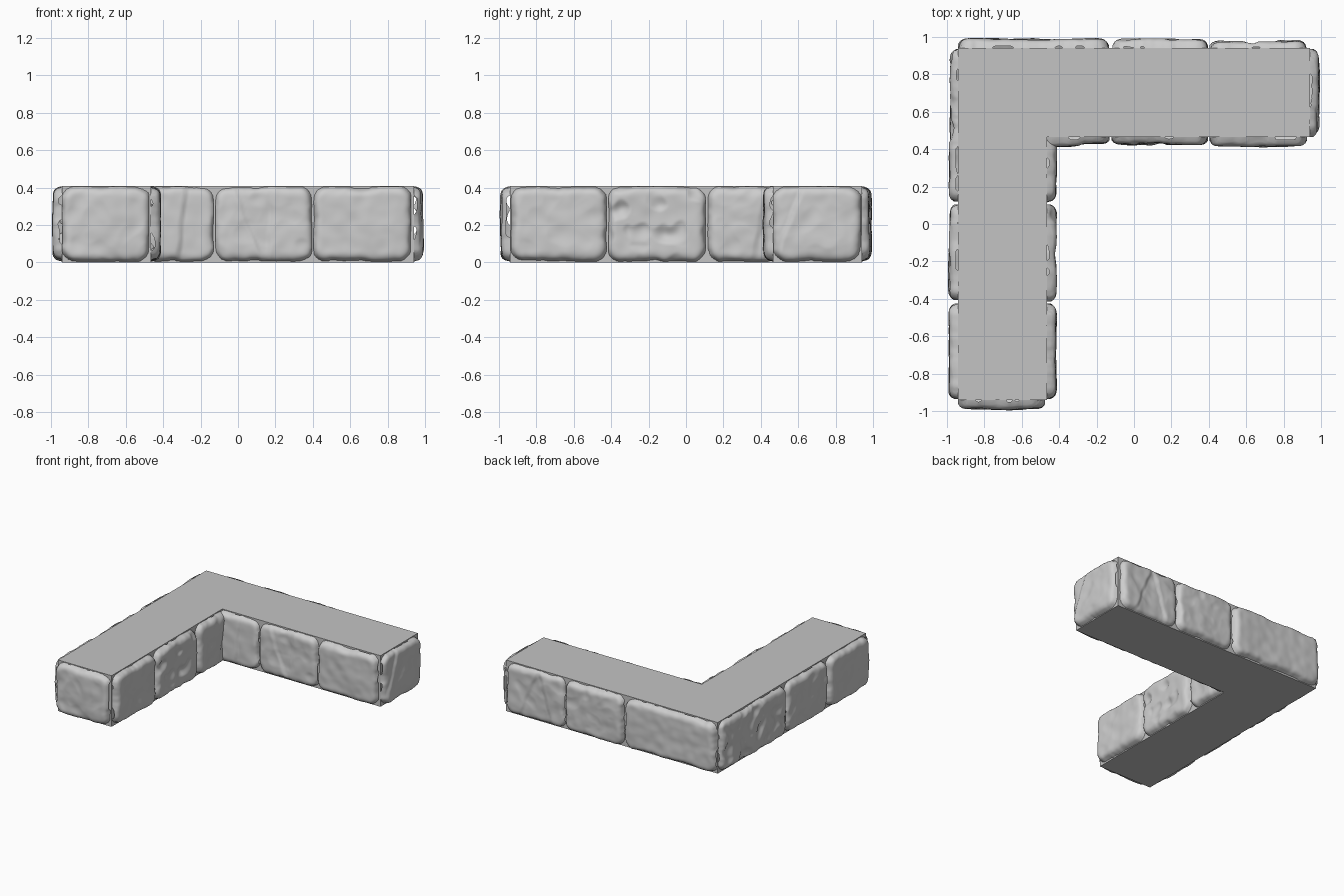
import bpy
import bmesh
from math import exp
from mathutils import Vector, noise

cube = bpy.data.objects.get("Cube")
if cube:
    bpy.data.objects.remove(cube)

HEIGHT = 0.41
OUT, IN = 0.94, -0.465
UP = Vector((0, 0, 1))


def material(name, value):
    mat = bpy.data.materials.new(name)
    mat.use_nodes = True
    color = (value, value, value, 1)
    mat.diffuse_color = color
    bsdf = mat.node_tree.nodes["Principled BSDF"]
    bsdf.inputs["Base Color"].default_value = color
    bsdf.inputs["Roughness"].default_value = 0.8
    return mat


def add_object(name, bm, mat):
    mesh = bpy.data.meshes.new(name)
    bm.to_mesh(mesh)
    bm.free()
    mesh.materials.append(mat)
    obj = bpy.data.objects.new(name, mesh)
    bpy.context.collection.objects.link(obj)
    return obj


mortar = material("mortar grey", 0.55)
stone_grey = material("stone grey", 0.61)

# L-shaped mortar core
bm = bmesh.new()
outline = [(-OUT, -OUT), (IN, -OUT), (IN, -IN), (OUT, -IN), (OUT, OUT), (-OUT, OUT)]
base = bm.faces.new([bm.verts.new((x, y, 0)) for x, y in outline])
top = bmesh.ops.extrude_face_region(bm, geom=[base])["geom"]
bmesh.ops.translate(bm, vec=UP * HEIGHT,
                    verts=[v for v in top if isinstance(v, bmesh.types.BMVert)])
bmesh.ops.recalc_face_normals(bm, faces=bm.faces)
add_object("mortar_core", bm, mortar)


def smooth_step(t):
    t = min(max(t, 0), 1)
    return t * t * (3 - 2 * t)


def stone_height(a, z, lo, hi, seed, rough, splits):
    """Height of the stone surface above the wall: rounded border, dents, splits."""
    spot = Vector((a, z, seed * 3.7))
    wobble = 0.012 * noise.noise(spot * 9) + 0.004 * noise.noise(spot * 25)
    half_w, half_h, corner = (hi - lo) / 2, 0.197, 0.07
    dx = abs(a - (lo + hi) / 2) - half_w + corner
    dz = abs(z - 0.206) - half_h + corner
    inside = corner - Vector((max(dx, 0), max(dz, 0))).length - min(max(dx, dz), 0)
    inside += min(wobble, 0.004)
    if inside < 0:
        return max(inside * 2, -0.02)
    t = 1 - min(inside / 0.055, 1)
    border = (1 - t ** 2.6) ** (1 / 2.2)
    body = 0.049 + 0.008 * noise.noise(spot * 5) + 0.004 * noise.noise(spot * 14)
    body -= rough * max(noise.noise(spot * 10 + UP * 5), 0)
    for at, lean, drop in splits:
        side = a - at - lean * (z - HEIGHT / 2) + 0.01 * noise.noise(spot * 12)
        body -= abs(drop) * smooth_step((side if drop > 0 else -side) / 0.014)
        body -= 0.006 * exp(-(side / 0.009) ** 2)
    return border * min(max(body, 0.012), 0.057)


def add_stone(name, normal, offset, span, seed, rough=0.0, splits=()):
    """One worn stone bulging from a wall plane; span runs along the wall."""
    n = Vector(normal)
    along = UP.cross(n)
    sign = along.x + along.y
    lo, hi = sorted((span[0] * sign, span[1] * sign))
    splits = [(at * sign, lean * sign, drop * sign) for at, lean, drop in splits]
    cols, rows = int((hi - lo) / 0.009), 44
    bm = bmesh.new()
    grid = []
    for j in range(rows + 1):
        z = 0.004 + (HEIGHT - 0.008) * j / rows
        line = []
        for i in range(cols + 1):
            a = lo + (hi - lo) * i / cols
            h = stone_height(a, z, lo, hi, seed, rough, splits)
            line.append(bm.verts.new(along * a + UP * z + n * (offset + h)))
        grid.append(line)
    for low, high in zip(grid, grid[1:]):
        for i in range(cols):
            bm.faces.new((low[i], low[i + 1], high[i + 1], high[i]))
    obj = add_object(name, bm, stone_grey)
    obj.data.shade_smooth()


FRONT, BACK, LEFT, RIGHT = (0, -1, 0), (0, 1, 0), (1, 0, 0), (-1, 0, 0)

# End stones of the two arms
add_stone("front_end_stone", FRONT, OUT, (-0.94, -0.475), 1, 0.01)
add_stone("side_end_stone", LEFT, OUT, (0.465, 0.935), 2, 0.008, [(0.545, 0.4, -0.012)])

# Inner faces of the arms
add_stone("inner_front_corner_stone", FRONT, IN, (-0.5, -0.13), 3, 0.0, [(-0.3, 0.1, 0.012)])
add_stone("inner_front_middle_stone", FRONT, IN, (-0.12, 0.395), 4, 0.01,
          [(0.06, -0.4, 0.008), (0.17, 0.1, -0.008)])
add_stone("inner_front_end_stone", FRONT, IN, (0.405, 0.925), 5)
add_stone("inner_side_corner_stone", LEFT, IN, (0.115, 0.5), 6, 0.012, [(0.4, 0.2, 0.01)])
add_stone("inner_side_middle_stone", LEFT, IN, (-0.415, 0.105), 7, 0.045)
add_stone("inner_side_end_stone", LEFT, IN, (-0.935, -0.425), 8, 0.008)

# Outer back face
add_stone("back_corner_stone", BACK, OUT, (-0.94, -0.135), 9)
add_stone("back_middle_stone", BACK, OUT, (-0.115, 0.395), 10, 0.012)
add_stone("back_end_stone", BACK, OUT, (0.405, 0.925), 11, 0.01,
          [(0.57, 0.3, 0.01), (0.72, -0.4, -0.01)])

# Outer side face
add_stone("side_corner_stone", RIGHT, OUT, (0.12, 0.935), 12, 0.03, [(0.4, 0.3, 0.008)])
add_stone("side_middle_stone", RIGHT, OUT, (-0.405, 0.105), 13, 0.012)
add_stone("side_end_stone", RIGHT, OUT, (-0.935, -0.425), 14)
